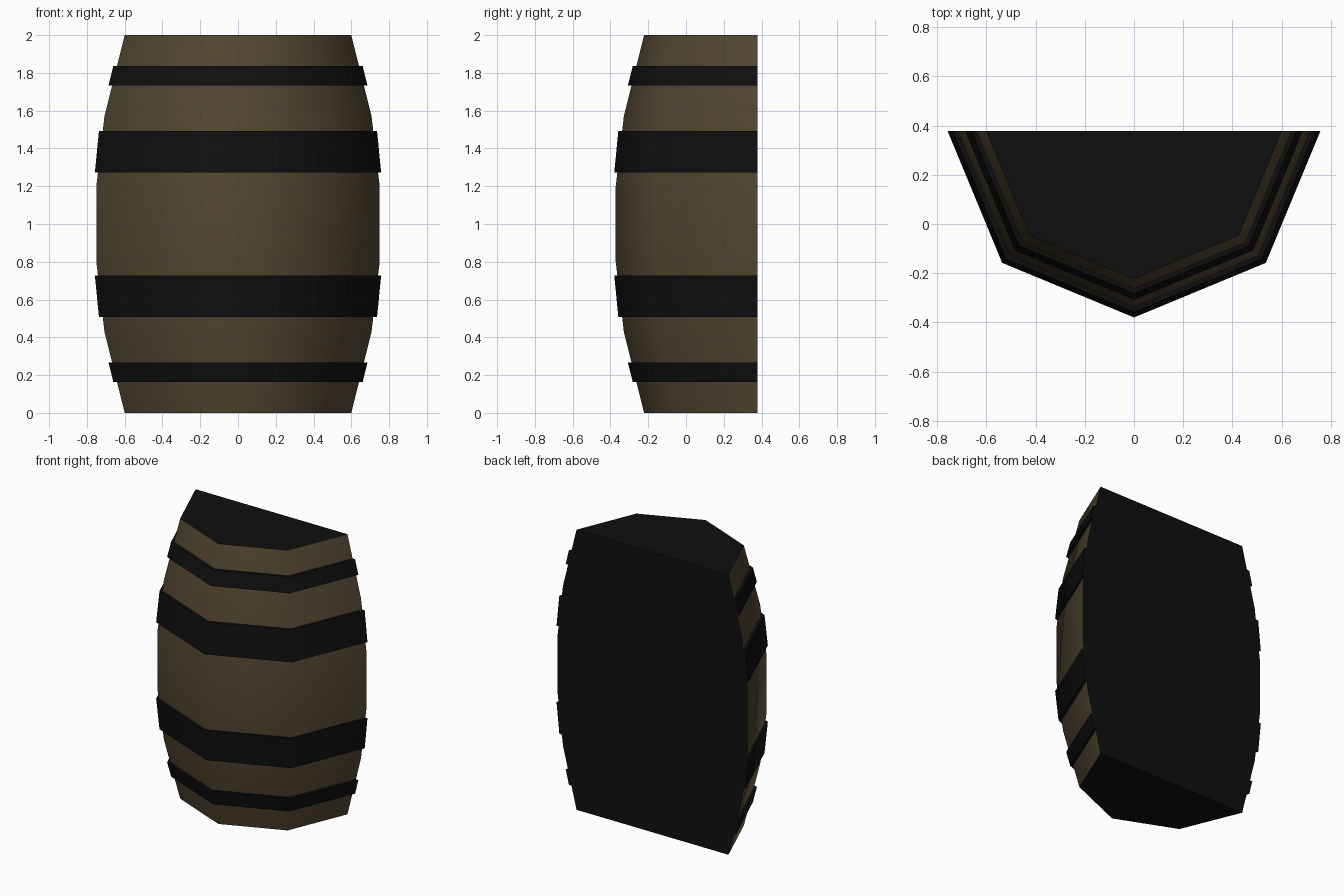
import bpy, bmesh, math

if "Cube" in bpy.data.objects:
    bpy.data.objects.remove(bpy.data.objects["Cube"])

BACK = 0.378   # plane of the flat back, also the barrel axis


def material(name, rgb):
    m = bpy.data.materials.new(name)
    m.diffuse_color = (*rgb, 1)
    m.use_nodes = True
    m.node_tree.nodes["Principled BSDF"].inputs["Base Color"].default_value = m.diffuse_color
    return m


wood = material("brown_wood", (0.088, 0.063, 0.031))
black = material("black_iron", (0.0048, 0.0048, 0.0048))


def half_ring(bm, r, z):
    """Five corners of half an octagon, bulging to the front."""
    return [bm.verts.new((r * math.cos(a), BACK + r * math.sin(a), z))
            for a in (math.pi + i * math.pi / 4 for i in range(5))]


def bridge(bm, a, b):
    for i in range(4):
        bm.faces.new((a[i], a[i + 1], b[i + 1], b[i]))


def finish(bm, name, mats):
    bmesh.ops.recalc_face_normals(bm, faces=bm.faces)
    me = bpy.data.meshes.new(name)
    bm.to_mesh(me)
    bm.free()
    for m in mats:
        me.materials.append(m)
    ob = bpy.data.objects.new(name, me)
    bpy.context.collection.objects.link(ob)
    bpy.ops.object.select_all(action='DESELECT')
    ob.select_set(True)
    bpy.context.view_layer.objects.active = ob
    bpy.ops.object.shade_smooth_by_angle(angle=math.radians(55))
    return ob


# Half barrel: wooden staves, black lid, base and flat back
bm = bmesh.new()
profile = [(0.60, 0), (0.707, 0.43), (0.75, 0.80), (0.75, 1.20), (0.707, 1.57), (0.60, 2)]
rings = [half_ring(bm, r, z) for r, z in profile]
for a, b in zip(rings, rings[1:]):
    bridge(bm, a, b)
caps = [bm.faces.new(rings[0]), bm.faces.new(rings[-1]),
        bm.faces.new([r[0] for r in rings] + [r[-1] for r in reversed(rings)])]
for f in caps:
    f.material_index = 1
finish(bm, "barrel_body", [wood, black])


# Iron hoops, mirrored about mid height
def hoop(name, section):
    bm = bmesh.new()
    rs = [half_ring(bm, r, z) for r, z in section]
    for i in range(4):
        bridge(bm, rs[i], rs[(i + 1) % 4])
    for end in (0, -1):
        bm.faces.new([r[end] for r in rs])
    finish(bm, name, [black])


hoops = {"outer_hoop": (0.163, 0.660, 0.268, 0.686),
         "inner_hoop": (0.507, 0.736, 0.728, 0.758)}
for name, (z0, r0, z1, r1) in hoops.items():
    section = [(r0, z0), (r1, z1), (r1 - 0.03, z1), (r0 - 0.03, z0)]
    hoop("lower_" + name, section)
    hoop("upper_" + name, [(r, 2 - z) for r, z in section])
